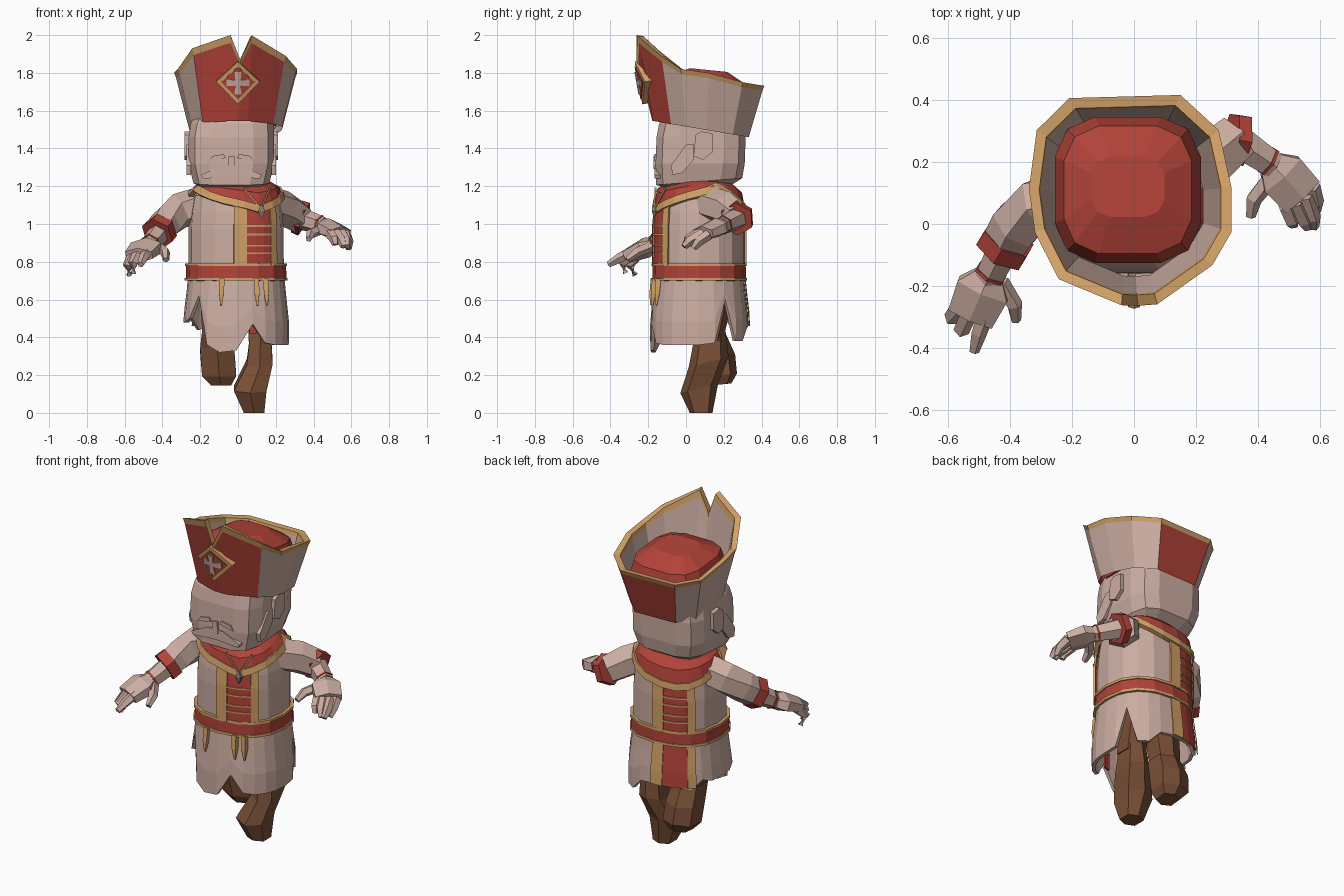
import bpy, bmesh, math
from mathutils import Vector, Matrix

if "Cube" in bpy.data.objects:
    bpy.data.objects.remove(bpy.data.objects["Cube"])


def colour(name, r, g, b):
    m = bpy.data.materials.new(name)
    m.diffuse_color = (r, g, b, 1)
    m.use_nodes = True
    m.node_tree.nodes["Principled BSDF"].inputs["Base Color"].default_value = m.diffuse_color
    return m


CREAM = colour("cream", .60, .42, .36)
RED = colour("red", .44, .055, .04)
GOLD = colour("gold", .64, .355, .135)
BROWN = colour("brown", .19, .078, .037)
GREY = colour("stone grey", .22, .18, .16)


def make(name, verts, faces, mats, idx=None, solid=0, fix=True):
    me = bpy.data.meshes.new(name)
    me.from_pydata([tuple(v) for v in verts], [], faces)
    for m in mats:
        me.materials.append(m)
    if idx:
        for p, i in zip(me.polygons, idx):
            p.material_index = i
    if fix:
        bm = bmesh.new()
        bm.from_mesh(me)
        bmesh.ops.recalc_face_normals(bm, faces=bm.faces)
        bm.to_mesh(me)
        bm.free()
    ob = bpy.data.objects.new(name, me)
    bpy.context.collection.objects.link(ob)
    if solid:
        s = ob.modifiers.new("thickness", 'SOLIDIFY')
        s.thickness, s.offset = solid, -1
    return ob


def spow(v, p):
    return math.copysign(abs(v) ** p, v)


def ring(cx, cy, z, rx, ry, n=8, p=.7, slope=0):
    out = []
    for i in range(n):
        a = 2 * math.pi * (i + .5) / n
        x, y = rx * spow(math.cos(a), p), ry * spow(math.sin(a), p)
        out.append(Vector((cx + x, cy + y, z + slope * y)))
    return out


def loft(name, mats, rings, rule=lambda k, i: 0, caps=True):
    n, faces, idx = len(rings[0]), [], []
    for k in range(len(rings) - 1):
        for i in range(n):
            j = (i + 1) % n
            faces.append((k * n + i, k * n + j, k * n + n + j, k * n + n + i))
            idx.append(rule(k, i))
    if caps:
        faces += [tuple(range(n)), tuple(range(len(rings) * n - n, len(rings) * n))]
        idx += [0, 0]
    return make(name, [v for r in rings for v in r], faces, mats, idx)


def limb(name, mat, pts, radii, n=6, up=(0, 0, 1)):
    pts, rings = [Vector(p) for p in pts], []
    for k, p in enumerate(pts):
        d = (pts[min(k + 1, len(pts) - 1)] - pts[max(k - 1, 0)]).normalized()
        s = d.cross(Vector(up)).normalized()
        u = s.cross(d)
        a, b = radii[k] if isinstance(radii[k], tuple) else (radii[k], radii[k])
        angs = [2 * math.pi * (i + .5) / n for i in range(n)]
        rings.append([p + s * a * math.cos(t) + u * b * math.sin(t) for t in angs])
    return loft(name, [mat], rings)


def prism(name, mat, pts, y0, y1, M=Matrix(), bend=0):
    n = len(pts)
    v = [M @ Vector((x, y + bend * abs(x), z)) for y in (y0, y1) for x, z in pts]
    f = [tuple(range(n)), tuple(range(n, 2 * n))]
    f += [(i, (i + 1) % n, n + (i + 1) % n, n + i) for i in range(n)]
    return make(name, v, f, [mat])


def lerp_table(t, x):
    for (a, b), (c, d) in zip(t, t[1:]):
        if x <= c:
            return b + (d - b) * max(0, (x - a) / (c - a))
    return t[-1][1]


# Robe surface shared by torso, belt, skirt and trims
PROFILE = [(.3, .278), (.5, .28), (.7, .255), (.8, .252), (1.0, .252), (1.1, .242),
           (1.19, .222), (1.25, .12)]


def surf(deg, z, off=0):
    a, r = math.radians(deg), lerp_table(PROFILE, z) + off
    return Vector((-.01 + r * spow(math.cos(a), .85), .07 + .93 * r * spow(math.sin(a), .85), z))


def patch(name, mat, a0, a1, n, zlo, zhi, off=0, rows=2, solid=0):
    lo = zlo if callable(zlo) else lambda a: zlo
    hi = zhi if callable(zhi) else lambda a: zhi
    v, f = [], []
    closed = a1 - a0 == 360
    w = n if closed else n + 1
    for k in range(rows + 1):
        for i in range(w):
            a = a0 + (a1 - a0) * i / n
            v.append(surf(a, lo(a) + (hi(a) - lo(a)) * k / rows, off))
    for k in range(rows):
        for i in range(n):
            j = (i + 1) % w
            f.append((k * w + i, k * w + j, k * w + w + j, k * w + w + i))
    return make(name, v, f, [mat], solid=solid, fix=False)


patch("robe_torso", CREAM, 0, 360, 16, .7, 1.24, rows=6)
patch("belt", RED, 0, 360, 16, .71, .785, .012, 1, .015)
for z in (.70, .777):
    patch("belt_trim", GOLD, 0, 360, 16, z, z + .015, .018, 1, .02)

# Skirt with ragged hem and slits
HEM = [.36, .37, .60, .38, .38, .45, .46, .46, .46, .44, .5, .48,
       .48, .48, .5, .62, .36, .32, .33, .47, .37, .36, .36, .36]
patch("skirt", CREAM, 0, 360, 24, lambda a: HEM[round(a / 15) % 24], .73, rows=3, solid=.02)

# Front and back stripes, the robe front is turned towards +x
FRONT, BACK = 295, 115
for c, lo, hi, o in ((FRONT, .78, 1.1, .01), (BACK, .78, 1.06, .01), (BACK, .46, .71, .004)):
    patch("robe_stripe", RED, c - 16, c + 16, 3, lo, hi, o, 3, o)
    for s in (-21, 21):
        patch("stripe_border", GOLD, c + s - 5.5, c + s + 5.5, 1, lo, hi, o + .006, 3, o)
    if hi > .8:
        for z in (.84, .88, .94, .985):
            patch("stripe_tie", GOLD, c - 16, c + 16, 3, z, z + .009, .016, 1, .01)
patch("under_cloth", RED, 284, 294, 2, .42, .52, -.04, 1, .01)
for a in (257, 290, 302):
    limb("belt_tassel", GOLD, [surf(a, .71, .012), surf(a, .63, .012), surf(a, .57, .01)],
         [.02, .018, .006], 4, (0, 1, 0))


# Shoulder cape: pointed in front, rounded behind
def cape_low(a):
    d = abs((a - FRONT + 180) % 360 - 180)
    if d < 90:
        return 1.18 - .12 * (1 - d / 90)
    return 1.18 - .14 * math.cos(math.radians(180 - d))


patch("cape", RED, FRONT, FRONT + 360, 20, lambda a: cape_low(a) + .03, 1.24, .018, 2, .02)
patch("cape_border", GOLD, FRONT, FRONT + 360, 20, cape_low,
      lambda a: cape_low(a) + .04, .027, 1, .025)
for s in (-18, 18):
    limb("cape_cord", GOLD, [surf(FRONT + s, 1.19, .028), surf(FRONT, 1.08, .034)], [.006, .006], 4)
p = surf(FRONT, 1.07, .034)
loft("pendant", [GREY], [ring(p.x, p.y, 1.03, .004, .004, 4), ring(p.x, p.y, 1.07, .025, .015, 4),
                         ring(p.x, p.y, 1.1, .006, .006, 4)])

# Head
loft("head", [CREAM], [ring(-.035, .06, 1.185, .15, .15, 12, .55),
                       ring(-.035, .07, 1.225, .205, .232, 12, .55, .08),
                       ring(-.035, .075, 1.32, .23, .24, 12, .5),
                       ring(-.035, .08, 1.46, .23, .24, 12, .5),
                       ring(-.03, .085, 1.53, .225, .232, 12, .55),
                       ring(-.03, .08, 1.58, .2, .2, 12, .6)])
loft("neck", [CREAM], [ring(-.02, .08, z, .12, .12) for z in (1.1, 1.25)])
for s in (-1, 1):
    M = Matrix.Translation((-.035 + s * .225, 0, 0)) @ Matrix.Rotation(math.pi / 2, 4, 'Z')
    prism("ear", CREAM, [(.04, 1.36), (.05, 1.47), (.08, 1.49), (.14, 1.48), (.14, 1.38), (.09, 1.34)],
          -.022, .022, M)
    prism("sideburn", CREAM, [(-.07, 1.26), (-.08, 1.31), (.0, 1.42), (.04, 1.42), (.04, 1.34), (-.02, 1.27)],
          -.012, .012, M)
    mir = lambda pts: [(-.035 + s * u, z) for u, z in pts]
    prism("brow", CREAM, mir([(.03, 1.35), (.04, 1.37), (.1, 1.36), (.12, 1.33)]), -.168, -.13)
    prism("moustache", CREAM, mir([(0, 1.25), (0, 1.31), (.05, 1.31), (.16, 1.26), (.15, 1.24)]),
          -.166, -.12)
prism("nose", CREAM, [(-.055, 1.29), (-.05, 1.36), (-.02, 1.36), (-.015, 1.29)], -.172, -.14)

# Tall hat: open flared wall with notched front
RIM = [(-.24, -.175), (-.04, -.258), (.012, -.26), (.074, -.255), (.25, -.13), (.31, -.026),
       (.31, .12), (.27, .30), (.148, .412), (-.206, .402), (-.31, .30), (-.335, .113), (-.316, -.026)]
RIM_Z = [(-.258, 2.0), (-.175, 1.93), (-.13, 1.89), (-.026, 1.82), (.12, 1.80), (.30, 1.75), (.42, 1.73)]


def hat_ring(t, shrink=1.0):
    out = []
    for i, (x, y) in enumerate(RIM):
        z = 1.87 if i == 2 else lerp_table(RIM_Z, y)
        s = (.76 + .24 * t) * shrink
        by = .08 + (y - .08) * .76
        bz = 1.5 - .17 * (by - .095)
        out.append(Vector((-.013 + (x + .013) * s, .08 + (y - .08) * s, bz + (z - bz) * t)))
    return out


def hat_rule(k, i):
    if k in (1, 2, 3):
        return 2
    return 1 if k == 0 and i in (0, 1, 2, 3, 8) else 0


loft("hat_wall", [CREAM, RED, GOLD],
     [hat_ring(0), hat_ring(.91), hat_ring(1, 1.01), hat_ring(.99, .91), hat_ring(.91, .91), hat_ring(.1, .93)],
     hat_rule, caps=False)
loft("hat_crown", [RED], [ring(-.02, .11, 1.52, .225, .225, 12, .6), ring(-.02, .11, 1.65, .24, .24, 12, .6, -.1),
                          ring(-.02, .11, 1.76, .21, .21, 12, .6, -.1), ring(-.02, .12, 1.815, .12, .1, 12, .6, -.1)])

# Hat badge with cross, folded along the middle to follow the hat
M = Matrix.Translation((0, -.222, 1.752)) @ Matrix.Rotation(math.atan(.18), 4, 'X')
a, b, c = .013, .06, .019
for s in (-1, 1):
    half = lambda r: [(s * r, 0), (0, r), (0, -r)]
    prism("badge", GOLD, half(.115), -.03, .012, M, .3)
    prism("badge_field", RED, half(.088), -.035, -.02, M, .3)
    prism("badge_cross", CREAM, [(0, b), (s * c, b), (s * a, a), (s * b, c), (s * b, -c), (s * a, -a),
                                 (s * c, -b), (0, -b)], -.041, -.025, M, .3)

# Arms, cuffs and hands
limb("sleeve_a", CREAM, [(-.17, .08, 1.11), (-.31, .06, 1.07), (-.38, -.005, 1.01), (-.415, -.06, .965)],
     [.095, .095, .09, .082])
limb("cuff_a", RED, [(-.402, -.045, .977), (-.428, -.088, .947)], [.09, .092])
limb("forearm_a", CREAM, [(-.41, -.06, .96), (-.47, -.18, .885)], [.06, .05])
limb("wristband_a", RED, [(-.459, -.155, .9), (-.464, -.164, .895)], [.056, .056])
limb("palm_a", CREAM, [(-.465, -.165, .89), (-.485, -.21, .875), (-.525, -.3, .835)],
     [(.055, .045), (.1, .055), (.088, .04)])
FINGERS_A = [[(-.43, -.19, .88), (-.385, -.26, .85), (-.38, -.31, .81)],
             [(-.48, -.29, .85), (-.5, -.35, .82), (-.515, -.41, .785)],
             [(-.53, -.28, .84), (-.555, -.34, .79), (-.555, -.32, .74)],
             [(-.56, -.26, .83), (-.585, -.3, .78), (-.575, -.27, .73)]]
limb("sleeve_b", CREAM, [(.16, .11, 1.11), (.25, .21, 1.08), (.325, .275, 1.035)], [.095, .095, .085])
limb("cuff_b", RED, [(.31, .275, 1.04), (.35, .268, 1.025)], [.09, .092])
limb("forearm_b", CREAM, [(.33, .27, 1.03), (.45, .19, .99)], [.06, .048])
limb("wristband_b", RED, [(.429, .204, .998), (.437, .199, .995)], [.053, .053])
limb("palm_b", CREAM, [(.44, .195, .99), (.475, .16, .98), (.54, .09, .95)],
     [(.05, .04), (.09, .05), (.085, .038)])
FINGERS_B = [[(.44, .15, .975), (.385, .08, .95), (.375, .025, .92)],
             [(.49, .06, .95), (.51, .01, .92), (.515, .0, .89)],
             [(.52, .07, .95), (.55, .01, .91), (.56, -.01, .88)],
             [(.55, .09, .95), (.575, .02, .91), (.58, -.01, .88)],
             [(.57, .12, .945), (.585, .07, .91), (.585, .04, .87)]]
for f in FINGERS_A + FINGERS_B:
    limb("finger", CREAM, f, [.03, .027, .017], 5)

# Legs and boots
loft("leg_b", [BROWN], [ring(.11, .15, .7, .08, .08, 6), ring(.12, .15, .55, .075, .085, 6),
                        ring(.12, .12, .38, .07, .075, 6)])
loft("boot_b", [BROWN], [ring(.12, .13, .43, .06, .08, 6), ring(.115, .12, .27, .075, .105, 6, slope=.25),
                         ring(.065, .07, .13, .095, .1, 6, slope=.25), ring(.085, .08, .0, .06, .06, 6)])
loft("leg_a", [BROWN], [ring(-.11, .12, .7, .08, .08, 6), ring(-.12, .1, .55, .085, .085, 6),
                        ring(-.12, .12, .4, .075, .08, 6)])
loft("boot_a", [BROWN], [ring(-.115, .12, .42, .085, .09, 6), ring(-.11, .16, .33, .1, .1, 6, slope=-.2),
                         ring(-.1, .18, .2, .1, .09, 6, slope=.1), ring(-.09, .18, .15, .06, .06, 6, slope=.1)])
